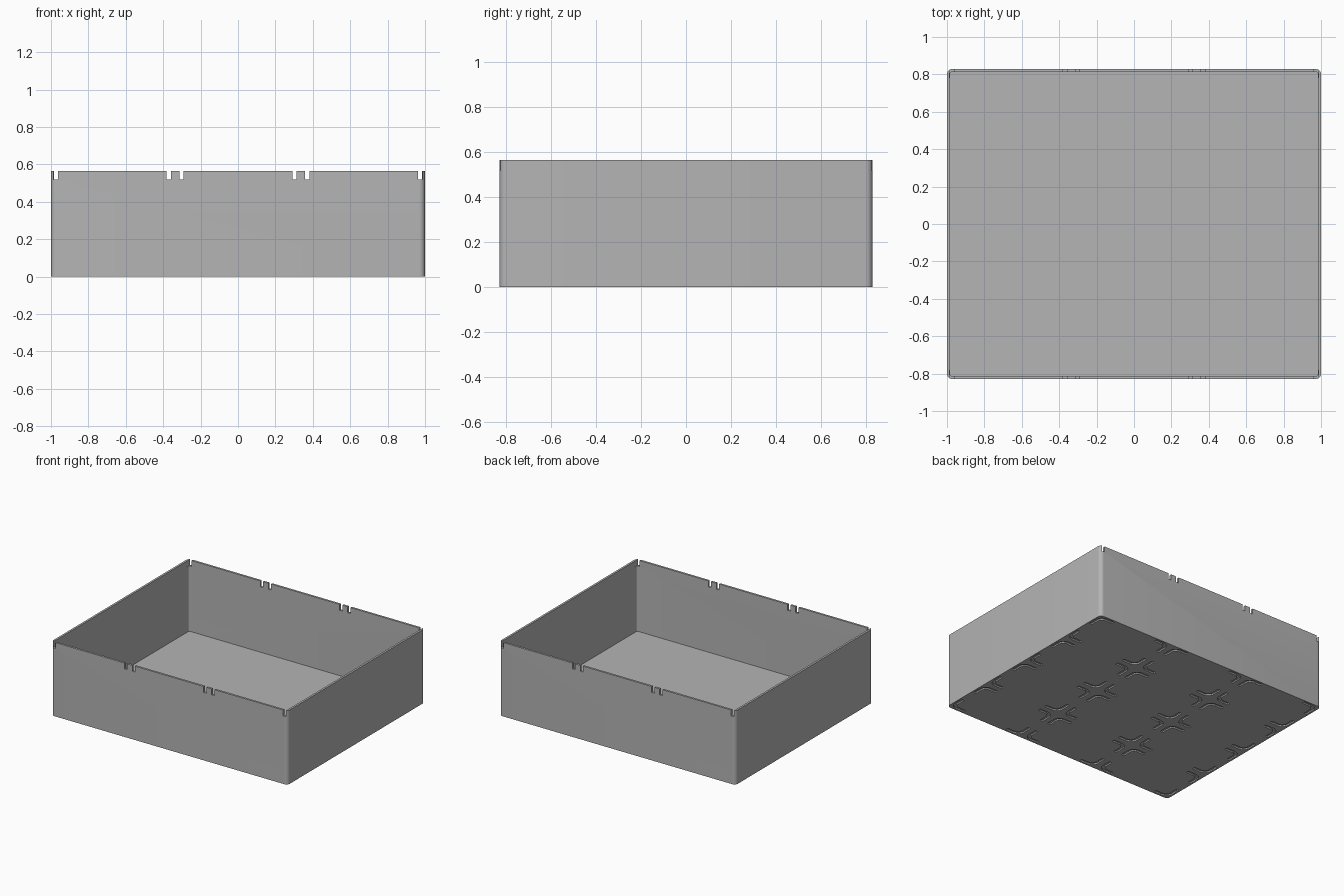
import bpy, bmesh
from math import sin, cos, pi

cube = bpy.data.objects.get("Cube")
if cube:
    bpy.data.objects.remove(cube)

# Main sizes
HALF_X, HALF_Y, HEIGHT = 1.0, 0.83, 0.565
WALL, FLOOR, RADIUS = 0.016, 0.02, 0.03
SLOT, NOTCH_DEPTH, GROOVE_DEPTH = 0.023, 0.045, 0.01
EDGE, GAP, ARM, BEND = 0.026, 0.068, 0.11, 0.045
COLS, ROWS = 3, 4

grey = bpy.data.materials.new("plain grey")
grey.use_nodes = True
colour = (0.46, 0.46, 0.46, 1)
grey.diffuse_color = colour
grey.node_tree.nodes["Principled BSDF"].inputs["Base Color"].default_value = colour


def arc(cx, cy, r, start, steps=8):
    """Quarter arc of points, turning anticlockwise from start."""
    return [(cx + r * cos(start + pi / 2 * i / steps),
             cy + r * sin(start + pi / 2 * i / steps)) for i in range(steps + 1)]


def rounded_rect(hx, hy, r):
    corners = [(1, 1), (-1, 1), (-1, -1), (1, -1)]
    return [p for i, (sx, sy) in enumerate(corners)
            for p in arc(sx * (hx - r), sy * (hy - r), r, i * pi / 2)]


def prism(bm, outline, z0, z1):
    """Extrude a flat outline from z0 up to z1."""
    face = bm.faces.new([bm.verts.new((x, y, z0)) for x, y in outline])
    top = bmesh.ops.extrude_face_region(bm, geom=[face])["geom"]
    bmesh.ops.translate(bm, vec=(0, 0, z1 - z0),
                        verts=[v for v in top if isinstance(v, bmesh.types.BMVert)])


def box(bm, cx, cy, sx, sy, z0, z1):
    prism(bm, [(cx - sx, cy - sy), (cx + sx, cy - sy),
               (cx + sx, cy + sy), (cx - sx, cy + sy)], z0, z1)


def make_object(name, bm):
    bmesh.ops.recalc_face_normals(bm, faces=bm.faces)
    mesh = bpy.data.meshes.new(name)
    bm.to_mesh(mesh)
    bm.free()
    mesh.materials.append(grey)
    obj = bpy.data.objects.new(name, mesh)
    bpy.context.collection.objects.link(obj)
    return obj


def cell_edges(half, count):
    """Low and high groove lines of each cell along one axis."""
    size = (2 * (half - EDGE) - GAP * (count - 1)) / count
    starts = [EDGE - half + i * (size + GAP) for i in range(count)]
    return [(s, s + size) for s in starts]


def bent_groove(x, y, sx, sy):
    """Rounded L whose arms run along sx and sy from the cell corner."""
    h = SLOT / 2
    outer = arc(BEND, BEND, BEND + h, pi)
    inner = arc(BEND, BEND, BEND - h, pi)
    path = [(-h, ARM)] + outer + [(ARM, -h), (ARM, h)] + inner[::-1] + [(h, ARM)]
    return [(x + sx * px, y + sy * py) for px, py in path]


# Open tray: outer block with the inside cut away
bm = bmesh.new()
prism(bm, rounded_rect(HALF_X, HALF_Y, RADIUS), 0, HEIGHT)
tray = make_object("tray", bm)

bm = bmesh.new()
prism(bm, rounded_rect(HALF_X - WALL, HALF_Y - WALL, RADIUS - WALL), FLOOR, HEIGHT + 0.1)
cavity = make_object("cavity_cutter", bm)

columns, rows = cell_edges(HALF_X, COLS), cell_edges(HALF_Y, ROWS)

# Rim notches in the front and back walls
bm = bmesh.new()
for pair in columns:
    for x in pair:
        for side in (-1, 1):
            box(bm, x, side * HALF_Y, SLOT / 2, 0.05, HEIGHT - NOTCH_DEPTH, HEIGHT + 0.1)
notches = make_object("notch_cutter", bm)

# Bent grooves under the floor, one at each corner of each cell
bm = bmesh.new()
for xs in columns:
    for ys in rows:
        for x, sx in zip(xs, (1, -1)):
            for y, sy in zip(ys, (1, -1)):
                prism(bm, bent_groove(x, y, sx, sy), -0.05, GROOVE_DEPTH)
grooves = make_object("groove_cutter", bm)

for cutter in (cavity, notches, grooves):
    cut = tray.modifiers.new(cutter.name, 'BOOLEAN')
    cut.operation, cut.solver, cut.object = 'DIFFERENCE', 'EXACT', cutter
    cutter.hide_render = True
    cutter.hide_viewport = True

# Apply the cuts, then smooth the rounded corners only
bpy.ops.object.select_all(action='DESELECT')
tray.select_set(True)
bpy.context.view_layer.objects.active = tray
for name in [m.name for m in tray.modifiers]:
    bpy.ops.object.modifier_apply(modifier=name)
bpy.ops.object.shade_smooth_by_angle(angle=pi / 6)
for cutter in (cavity, notches, grooves):
    bpy.data.objects.remove(cutter)
